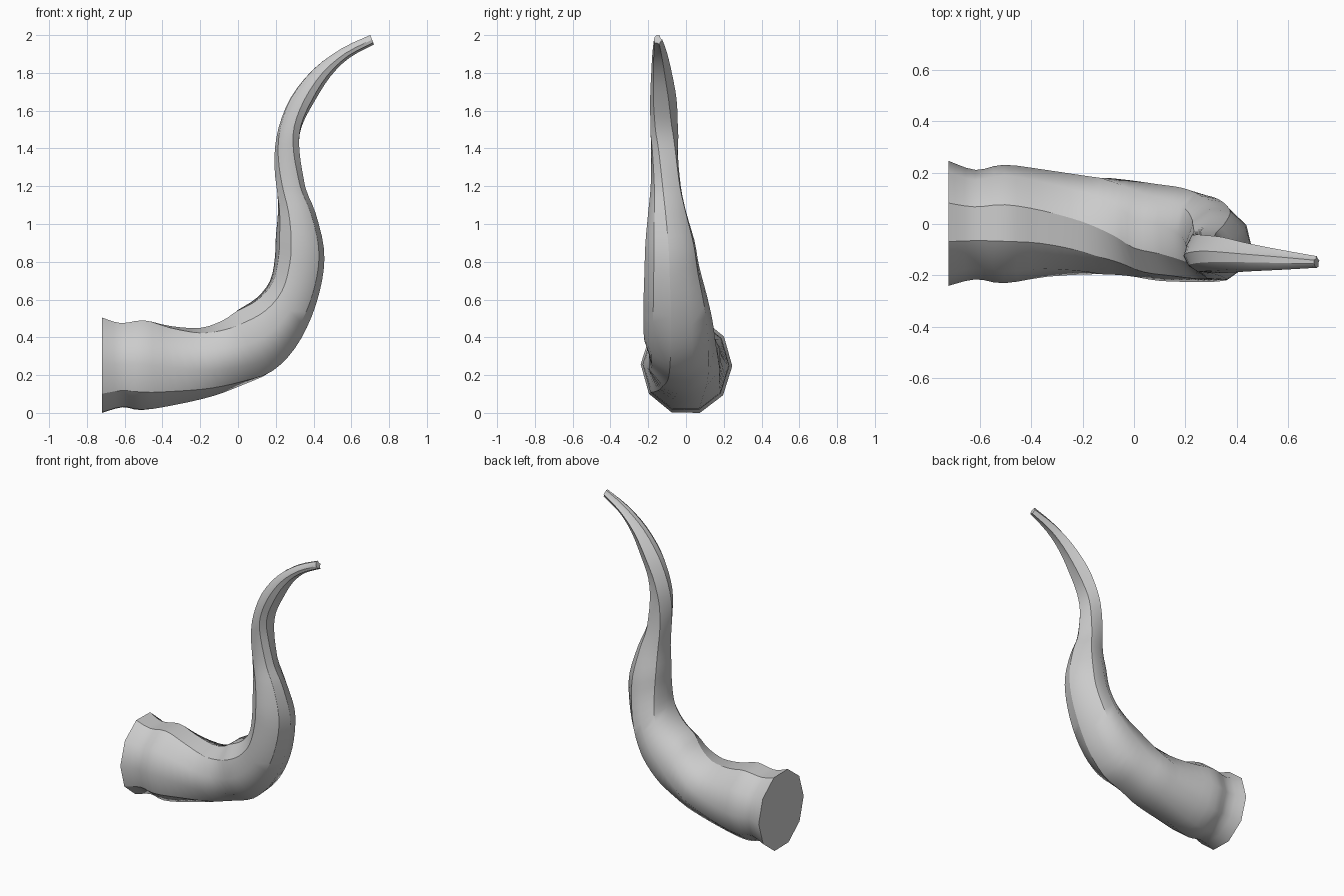
import bpy, bmesh, math
from mathutils import Vector

cube = bpy.data.objects.get("Cube")
if cube:
    bpy.data.objects.remove(cube)

SIDES = 10
STEPS = 3

# Cross-sections, base to tip:
# inner x, inner z, outer x, outer z, front y, back y, twist in degrees
SECTIONS = [
    (-.72, .505, -.72, 0, -.24, .245, 17),
    (-.62, .475, -.61, .03, -.215, .21, 17),
    (-.5, .49, -.51, .015, -.23, .23, 17),
    (-.36, .46, -.32, .045, -.205, .21, 22),
    (-.2, .45, -.13, .09, -.195, .185, 32),
    (-.08, .49, .03, .15, -.2, .17, 45),
    (0, .545, .18, .22, -.22, .155, 55),
    (.1, .61, .3, .34, -.225, .14, 60),
    (.17, .7, .39, .51, -.225, .11, 65),
    (.195, .82, .445, .7, -.22, .07, 68),
    (.2, .94, .455, .87, -.215, .045, 69),
    (.207, 1.07, .41, 1.06, -.2, .005, 66),
    (.2, 1.2, .355, 1.2, -.187, -.02, 58),
    (.193, 1.36, .332, 1.39, -.185, -.035, 45),
    (.215, 1.51, .348, 1.52, -.188, -.043, 32),
    (.28, 1.67, .41, 1.65, -.19, -.05, 24),
    (.4, 1.82, .49, 1.78, -.184, -.075, 20),
    (.55, 1.93, .59, 1.88, -.178, -.1, 18),
    (.7, 2, .72, 1.95, -.17, -.125, 18),
]


def spline(a, b, c, d, t):
    """Smooth interpolation between b and c."""
    return b + .5 * t * (c - a + t * (2 * a - 5 * b + 4 * c - d + t * (3 * (b - c) + d - a)))


def refine(rows):
    """Insert smooth in-between cross-sections."""
    out = []
    last = len(rows) - 1
    for i in range(last):
        four = [rows[min(max(i + k, 0), last)] for k in (-1, 0, 1, 2)]
        for s in range(STEPS):
            out.append([spline(*vals, s / STEPS) for vals in zip(*four)])
    return out + [list(rows[-1])]


def ring_points(row, flute):
    """Ridged outline fitted between the inner, outer, front and back limits."""
    ix, iz, ox, oz, front, back, twist = row
    inner, outer = Vector((ix, 0, iz)), Vector((ox, 0, oz))
    middle = (inner + outer) / 2 + Vector((0, (front + back) / 2, 0))
    across = (inner - outer) / 2
    depth = Vector((0, (front - back) / 2, 0))
    angles = [math.radians(twist) + math.tau * k / SIDES for k in range(SIDES)]
    fit_c = max(abs(math.cos(a)) for a in angles)
    fit_s = max(abs(math.sin(a)) for a in angles)
    points = []
    for k, a in enumerate(angles):
        groove = 1 - flute if k in (4, 6, 8) else 1
        points.append(middle + (across * math.cos(a) / fit_c + depth * math.sin(a) / fit_s) * groove)
    return points


# Horn surface, fluted toward the tip
bm = bmesh.new()
rows = refine(SECTIONS)
rings = []
for i, row in enumerate(rows):
    flute = .35 * max(0, (i / (len(rows) - 1) - .55) / .45)
    rings.append([bm.verts.new(p) for p in ring_points(row, flute)])
for low, high in zip(rings, rings[1:]):
    for k in range(SIDES):
        n = (k + 1) % SIDES
        bm.faces.new((low[k], low[n], high[n], high[k]))
bm.faces.new(rings[0])
bm.faces.new(rings[-1])
bmesh.ops.recalc_face_normals(bm, faces=bm.faces)

for face in bm.faces:
    face.smooth = True

# Long ridges stay crisp, as do both cut ends
for i, (low, high) in enumerate(zip(rings, rings[1:])):
    ridges = [0, 3, 9]
    if i > len(rows) * .4:
        ridges += [2, 5, 7]
    for k in ridges:
        bm.edges.get((low[k], high[k])).smooth = False
for ring in (rings[0], rings[-1]):
    for k in range(SIDES):
        bm.edges.get((ring[k], ring[(k + 1) % SIDES])).smooth = False

mesh = bpy.data.meshes.new("horn")
bm.to_mesh(mesh)
bm.free()
horn = bpy.data.objects.new("horn", mesh)
bpy.context.collection.objects.link(horn)

# Plain grey material
grey = bpy.data.materials.new("light grey")
grey.use_nodes = True
colour = (.6, .6, .6, 1)
grey.diffuse_color = colour
grey.node_tree.nodes["Principled BSDF"].inputs["Base Color"].default_value = colour
mesh.materials.append(grey)
